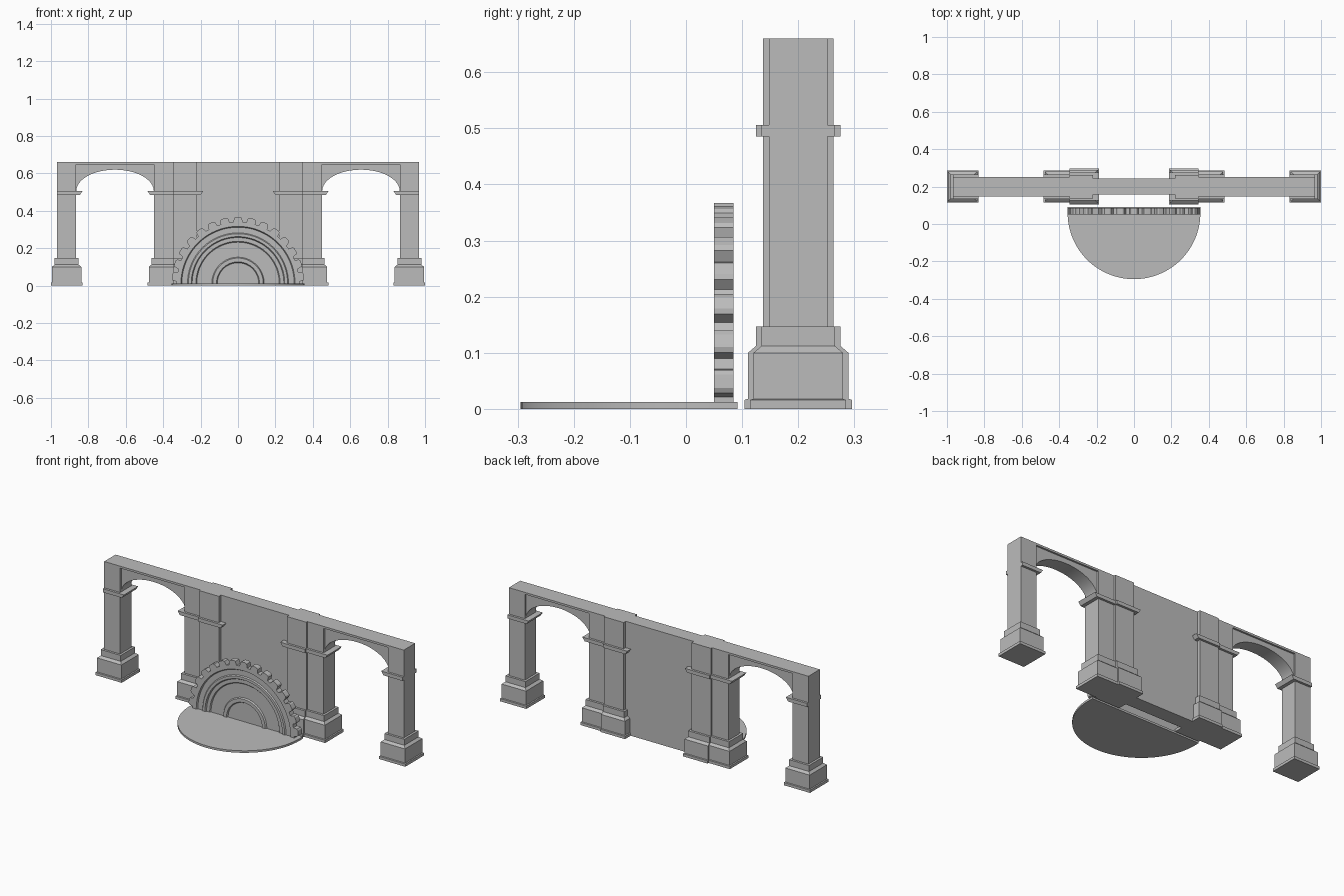
import bpy, bmesh, math
from math import pi, sin, cos

if "Cube" in bpy.data.objects:
    bpy.data.objects.remove(bpy.data.objects["Cube"], do_unlink=True)

stone = bpy.data.materials.new("grey stone")
stone.use_nodes = True
GREY = (0.5, 0.5, 0.5, 1)
stone.diffuse_color = GREY
for node in stone.node_tree.nodes:
    if node.type == 'BSDF_PRINCIPLED':
        node.inputs["Base Color"].default_value = GREY

YC = 0.2       # middle of the wall thickness
TOP = 0.66     # height of the wall


def finish(name, bm, mirror=False, smooth=False):
    bmesh.ops.recalc_face_normals(bm, faces=bm.faces)
    mesh = bpy.data.meshes.new(name)
    bm.to_mesh(mesh)
    bm.free()
    mesh.materials.append(stone)
    ob = bpy.data.objects.new(name, mesh)
    bpy.context.collection.objects.link(ob)
    if mirror:
        ob.modifiers.new("Mirror", 'MIRROR')
    if smooth:
        bpy.ops.object.select_all(action='DESELECT')
        ob.select_set(True)
        bpy.context.view_layer.objects.active = ob
        bpy.ops.object.shade_smooth_by_angle(angle=math.radians(30))
    return ob


def loft(bm, rings, cap=True):
    loops = [[bm.verts.new(p) for p in ring] for ring in rings]
    n = len(loops[0])
    for a, b in zip(loops, loops[1:]):
        for i in range(n):
            j = (i + 1) % n
            bm.faces.new((a[i], a[j], b[j], b[i]))
    if cap:
        bm.faces.new(loops[0])
        bm.faces.new(loops[-1])


def stack(name, x0, x1, half, steps, lo=1, hi=1, mirror=True):
    """Rectangular moulding: each step is (x offset, y offset, z)."""
    bm = bmesh.new()
    rings = []
    for ox, oy, z in steps:
        a, b, h = x0 - ox * lo, x1 + ox * hi, half + oy
        rings.append([(a, YC - h, z), (b, YC - h, z), (b, YC + h, z), (a, YC + h, z)])
    loft(bm, rings)
    return finish(name, bm, mirror)


def extrude_y(name, pts, y0, y1, mirror=False):
    bm = bmesh.new()
    loft(bm, [[(x, y, z) for x, z in pts] for y in (y0, y1)])
    return finish(name, bm, mirror, True)


SHAFT = [(0, 0, 0), (0, 0, TOP)]
BASE = [(o, o, z) for o, z in ((.033, 0), (.033, .016), (.027, .018),
                               (.027, .1), (.013, .112), (.013, .147))]
CAP = [(.02, .013, .485), (.034, .013, .506)]

# Columns and pilasters: x range, half depth, and which sides carry mouldings
supports = {
    "outer_column": (.865, .968, .0525, 1, 1, 1, 0),
    "arch_column": (.345, .45, .0525, 0, 1, 0, 1),
    "pilaster": (.22, .345, .0625, 1, 0, 1, 0),
}
for part, (x0, x1, half, blo, bhi, clo, chi) in supports.items():
    stack(part + "_shafts", x0, x1, half, SHAFT)
    stack(part + "_bases", x0, x1, half, BASE, blo, bhi)
    stack(part + "_caps", x0, x1, half, CAP, clo, chi)

# Central wall and the lip above each arch
stack("central_wall", -.22, .22, .043, SHAFT, mirror=False)
stack("arch_lips", .45, .865, .0525, [(0, 0, .648), (0, 0, TOP)])

# Recessed arches
mid, span, spring, rise = .6575, .2075, .505, .115
arch = [(mid + span * cos(pi * i / 24), spring + rise * sin(pi * i / 24)) for i in range(25)]
extrude_y("arches", arch + [(mid - span, .65), (mid + span, .65)], YC - .042, YC + .042, True)

# Half-round floor slab
R, SLAB = .355, .012
bm = bmesh.new()
edge = [(R * cos(pi * i / 48), .06 - R * sin(pi * i / 48)) for i in range(49)]
edge += [(-R, .092), (R, .092)]
loft(bm, [[(x, y, z) for x, y in edge] for z in (0, SLAB)])
finish("floor_slab", bm, smooth=True)

# Toothed half wheel: rim outline, with stepped rings set into the front
FRONT, BACK, TEETH = .05, .085, 15
pitch = pi / TEETH
angles, radii = [0], [.328]
for k in range(TEETH):
    for f, r in ((.14, .328), (.22, .35), (.34, R), (.5, R), (.66, R), (.78, .35), (.86, .328)):
        angles.append((k + f) * pitch)
        radii.append(r)
angles.append(pi)
radii.append(.328)


def arc(y, r=None):
    return [((r or q) * cos(a), y, SLAB + (r or q) * sin(a)) for a, q in zip(angles, radii)]


rings = [arc(BACK, .01), arc(BACK), arc(FRONT)]
for r, y in ((.305, .05), (.30, .058), (.27, .058), (.265, .052), (.25, .052), (.245, .06),
             (.225, .06), (.22, .066), (.14, .066), (.135, .058), (.115, .058), (.11, .066), (.01, .066)):
    rings.append(arc(y, r))
bm = bmesh.new()
loft(bm, rings)
finish("toothed_wheel", bm, smooth=True)
